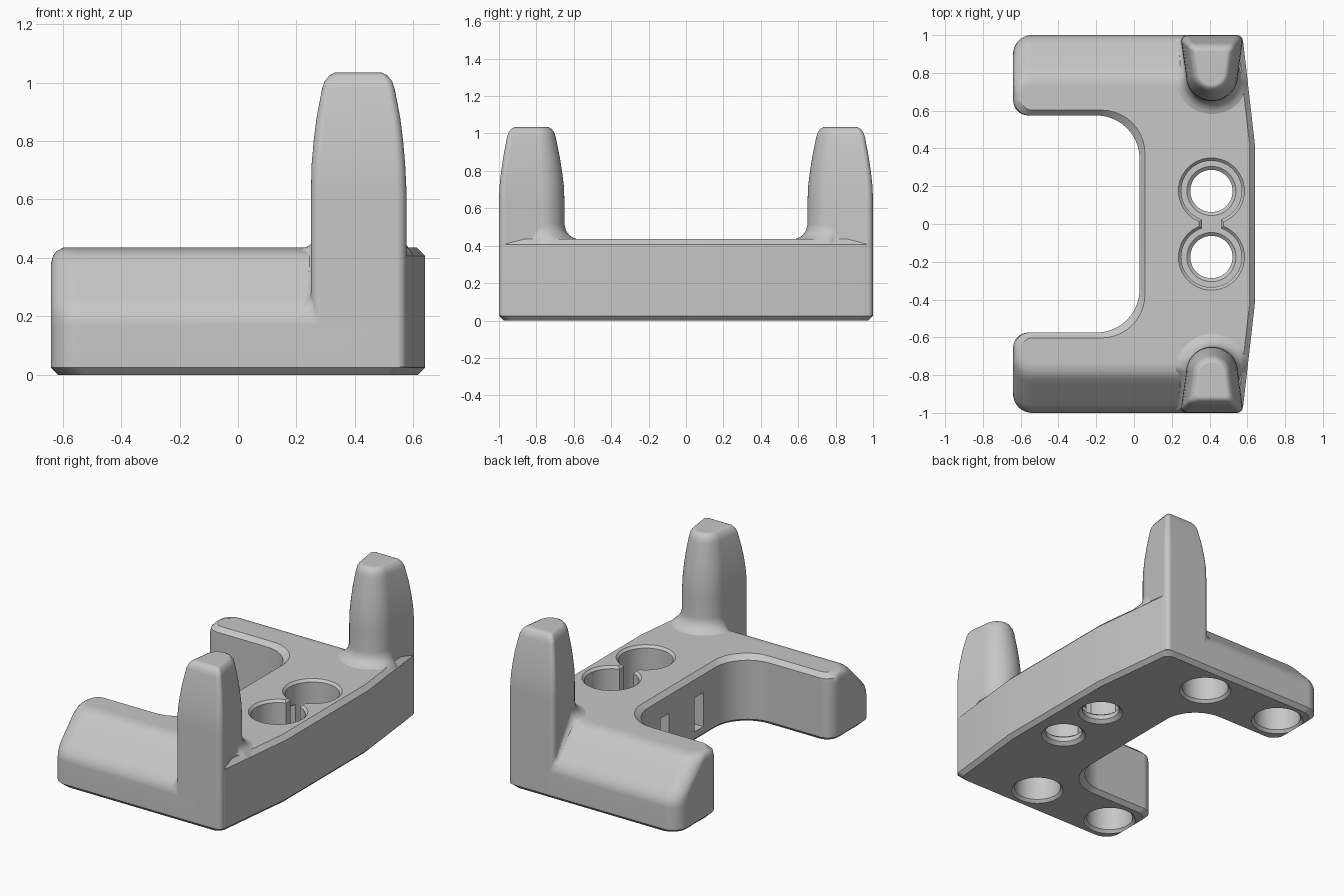
import bpy, bmesh, math
from mathutils import Vector

cube = bpy.data.objects.get("Cube")
if cube:
    bpy.data.objects.remove(cube, do_unlink=True)

grey = bpy.data.materials.new("light grey plastic")
grey.use_nodes = True
colour = (0.57, 0.57, 0.57, 1)
grey.diffuse_color = colour
grey.node_tree.nodes["Principled BSDF"].inputs["Base Color"].default_value = colour


def loft(name, rings):
    """Skin a stack of equal-length point rings and cap both ends."""
    bm = bmesh.new()
    loops = [[bm.verts.new(p) for p in ring] for ring in rings]
    n = len(loops[0])
    for a, b in zip(loops, loops[1:]):
        for i in range(n):
            j = (i + 1) % n
            bm.faces.new((a[i], a[j], b[j], b[i]))
    bm.faces.new(loops[0][::-1])
    bm.faces.new(loops[-1])
    bmesh.ops.recalc_face_normals(bm, faces=bm.faces)
    mesh = bpy.data.meshes.new(name)
    bm.to_mesh(mesh)
    bm.free()
    mesh.materials.append(grey)
    ob = bpy.data.objects.new(name, mesh)
    bpy.context.collection.objects.link(ob)
    return ob


def activate(ob):
    bpy.ops.object.select_all(action='DESELECT')
    ob.select_set(True)
    bpy.context.view_layer.objects.active = ob


def finish(ob):
    activate(ob)
    bpy.ops.object.shade_smooth_by_angle(angle=math.radians(30))
    ob.modifiers.new("even shading", 'WEIGHTED_NORMAL').keep_sharp = True


def cut(ob, cutter):
    mod = ob.modifiers.new("cut", 'BOOLEAN')
    mod.operation = 'DIFFERENCE'
    mod.solver = 'EXACT'
    mod.object = cutter
    activate(ob)
    bpy.ops.object.modifier_apply(modifier=mod.name)
    bpy.data.objects.remove(cutter, do_unlink=True)


def turned(x, y, profile, n=48):
    """Round cutter from (radius, height) pairs."""
    angles = [2 * math.pi * i / n for i in range(n)]
    return loft("hole_cutter", [[(x + r * math.cos(a), y + r * math.sin(a), z)
                                 for a in angles] for r, z in profile])


def slab(cx, cy, layers):
    """Rectangular cutter from (half width, half depth, height) layers."""
    return loft("slot_cutter", [[(cx + sx * w, cy + sy * d, z)
                                 for sx, sy in ((-1, -1), (1, -1), (1, 1), (-1, 1))]
                                for w, d, z in layers])


def rounded(points, radii, steps=10):
    """Round the inner corners of an open path."""
    out = [points[0]]
    for i, r in enumerate(radii, 1):
        p = Vector(points[i])
        u = (Vector(points[i - 1]) - p).normalized()
        v = (Vector(points[i + 1]) - p).normalized()
        c = p + (u + v) * r
        for k in range(steps + 1):
            a = math.pi / 2 * k / steps
            out.append(tuple(c - v * r * math.cos(a) - u * r * math.sin(a)))
    return out + [points[-1]]


def right_edge(y):
    return 0.64 - max(0, abs(y) - 0.42) * 0.066 / 0.58


# Body: C-shaped plan with sloping arm sides and chamfered rims.
# The outer right corner stays upright so that the posts rise straight from it.
def outline(z, y_out, x_end, inset):
    y_post, y_in = 1 - inset, 0.575 + inset
    fit = (y_out - y_in) * 0.45
    half = rounded([(0.64 - inset, 0.42), (right_edge(y_post) - inset, y_post),
                    (0.45, y_post), (0.38, y_out), (x_end, y_out), (x_end, y_in),
                    (0.03 + inset, y_in), (0.03 + inset, 0.1)],
                   [0.045, 0.005, 0.005, min(0.1, fit), min(0.08, fit), 0.23])
    return [(x, y, z) for x, y in half + [(x, -y) for x, y in half[::-1]]]


layers = [(0, 0.975, -0.615, 0.025), (0.025, 1, -0.64, 0), (0.17, 1, -0.64, 0),
          (0.2, 0.995, -0.64, 0), (0.23, 0.982, -0.64, 0), (0.26, 0.957, -0.64, 0),
          (0.38, 0.84, -0.64, 0), (0.407, 0.811, -0.633, 0), (0.422, 0.785, -0.622, 0.015),
          (0.435, 0.735, -0.598, 0.028)]
body = loft("body", [outline(*layer) for layer in layers])

# Stepped through holes, their linking channel, wall slots and underside sockets
HOLE_X = 0.41
bore = [(0.145, -0.01), (0.112, 0.02), (0.112, 0.05), (0.13, 0.065), (0.16, 0.065),
        (0.16, 0.42), (0.185, 0.445)]
socket = [(0.165, -0.01), (0.14, 0.018), (0.14, 0.2)]
for side in (-1, 1):
    cut(body, turned(HOLE_X, side * 0.175, bore))
    for x in (0.1, -0.47):
        cut(body, turned(x, side * 0.79, socket))
    cut(body, slab(0.13, side * 0.175, [(0.17, 0.045, 0.07), (0.17, 0.045, 0.29)]))
cut(body, slab(HOLE_X, 0, [(0.05, 0.06, 0.067), (0.05, 0.06, 0.42), (0.075, 0.06, 0.445)]))
finish(body)


# Posts: tapering D-shaped columns blended into the body
def d_section(cx, w, y_in, y_out, grow=0):
    w, y_in, y_out = w + grow, y_in - grow, y_out + grow
    corner, r = w * 0.2, w * 0.84
    pts = []
    for k in range(9):
        a = math.pi / 2 * k / 8
        pts.append((w - corner + corner * math.cos(a), y_out - corner + corner * math.sin(a)))
    pts += [(-x, y) for x, y in pts[::-1]]
    for k in range(25):
        a = math.pi + math.pi * k / 24
        pts.append((r * math.cos(a), y_in + r + r * math.sin(a)))
    ring = []
    for x, y in pts:
        y = min(y, 1.0005)
        ring.append((min(cx + x, right_edge(y) + 0.0005), y))
    return ring


def surface(x, y):
    """Height of the body's top, including its right-hand chamfer."""
    rim = 0.407 + max(0, right_edge(y) - x)
    for (z0, y0, *_), (z1, y1, *_) in zip(layers[2:], layers[3:]):
        if y1 <= y <= y0:
            return min(rim, z0 + (z1 - z0) * (y0 - y) / (y0 - y1))
    return layers[2][0] if y > 1 else min(rim, layers[-1][0])


def skirt(grow, lift):
    """Fillet ring lying on the body, fading out down the slope."""
    ring = []
    for (x0, y0), (x1, y1) in zip(d_section(*base), d_section(*base, grow)):
        fade = max(0.01, (surface(x0, y0) - 0.17) / 0.265) ** 0.7
        if x0 > HOLE_X and y0 > 0.9:
            fade = 0.01
        x, y = x0 + (x1 - x0) * fade, y0 + (y1 - y0) * fade
        ring.append((x, y, surface(x, y) + lift * fade))
    return ring


base = (0.413, 0.163, 0.65, 1)
fillet = [(0, -0.1), (0.08, -0.004), (0.05, 0.006), (0.027, 0.02), (0.009, 0.045), (0, 0.08)]
taper = [(0.64, *base), (0.72, 0.412, 0.16, 0.653, 0.997), (0.8, 0.412, 0.153, 0.663, 0.988),
         (0.88, 0.412, 0.143, 0.676, 0.976), (0.98, 0.412, 0.124, 0.696, 0.957),
         (1.005, 0.412, 0.115, 0.704, 0.948), (1.025, 0.412, 0.099, 0.718, 0.934),
         (1.035, 0.412, 0.078, 0.737, 0.915)]
for side, name in ((-1, "front_post"), (1, "back_post")):
    rings = [[(x, y, 0.026) for x, y in d_section(*base)]]
    rings += [skirt(*step) for step in fillet]
    rings += [[(x, y, z) for x, y in d_section(*dims)] for z, *dims in taper]
    finish(loft(name, [[(x, side * y, z) for x, y, z in ring] for ring in rings]))
